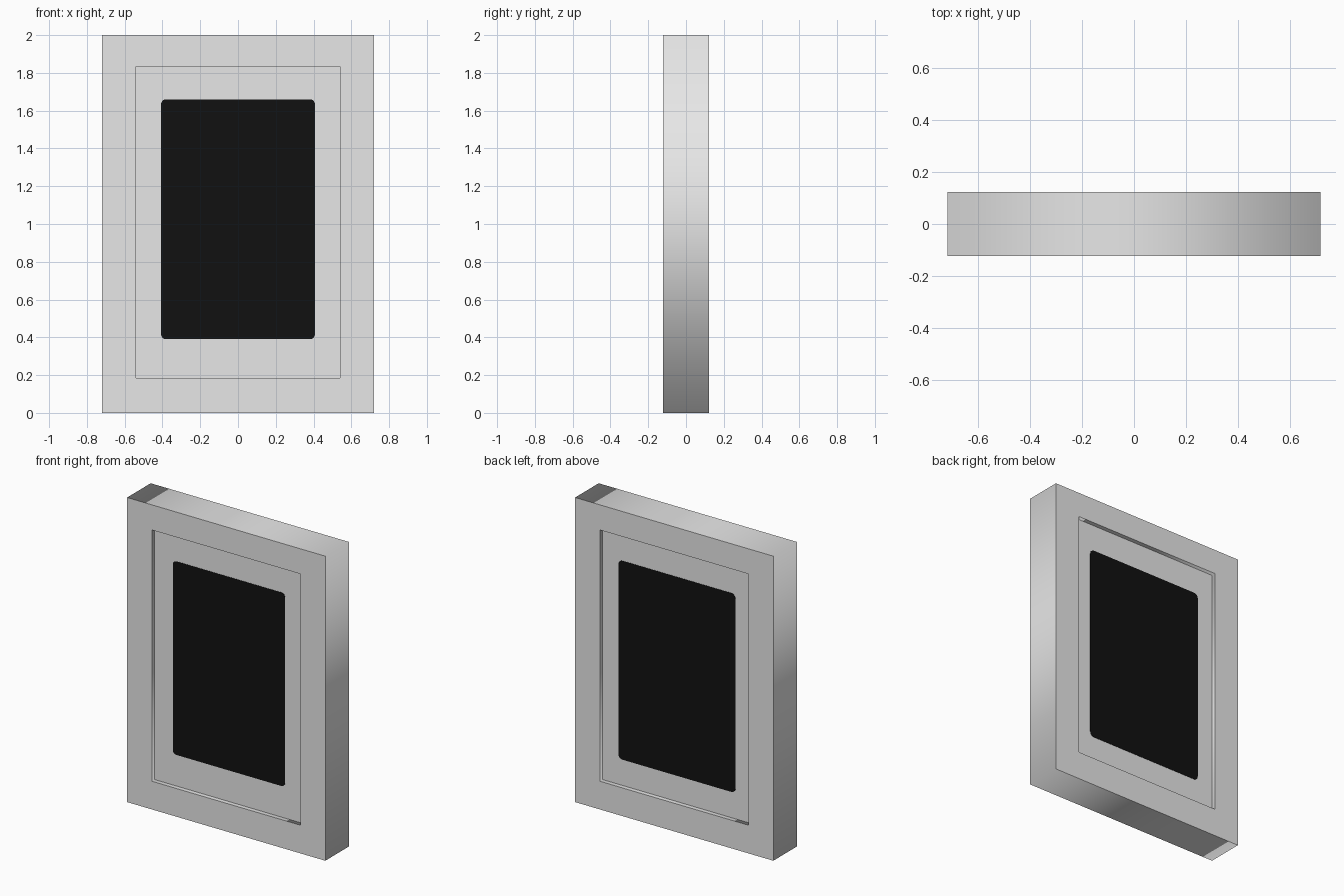
import bpy, bmesh, math

cube = bpy.data.objects.get("Cube")
if cube:
    bpy.data.objects.remove(cube, do_unlink=True)


def make_material(name, value):
    mat = bpy.data.materials.new(name)
    mat.use_nodes = True
    color = (value, value, value, 1)
    mat.diffuse_color = color
    mat.node_tree.nodes["Principled BSDF"].inputs["Base Color"].default_value = color
    return mat


def make_object(name, bm, mat):
    bmesh.ops.recalc_face_normals(bm, faces=bm.faces)
    mesh = bpy.data.meshes.new(name)
    bm.to_mesh(mesh)
    bm.free()
    mesh.materials.append(mat)
    obj = bpy.data.objects.new(name, mesh)
    bpy.context.collection.objects.link(obj)
    return obj


grey = make_material("light_grey", 0.8)
black = make_material("panel_black", 0.0055)

DEPTH = 0.1225   # half thickness of the frame
FLOOR = DEPTH - 0.029   # recess floor on each side
outer = (0.72, 0, 2)   # half width, bottom, top
inner = (0.54, 0.185, 1.835)

# Frame: rectangle rings lofted from the front recess floor to the back one
bm = bmesh.new()
rings = []
for (w, low, high), y in ((inner, -FLOOR), (inner, -DEPTH), (outer, -DEPTH),
                          (outer, DEPTH), (inner, DEPTH), (inner, FLOOR)):
    rings.append([bm.verts.new((x, y, z))
                  for x, z in ((-w, low), (w, low), (w, high), (-w, high))])
for a, b in zip(rings, rings[1:]):
    wall = a[0].co.y != b[0].co.y
    for i in range(4):
        j = (i + 1) % 4
        face = bm.faces.new((a[i], a[j], b[j], b[i]))
        face.smooth = wall   # walls shade softly around the corners
bm.faces.new(rings[0])
bm.faces.new(rings[-1])
for edge in bm.edges:
    if abs(edge.verts[0].co.y - edge.verts[1].co.y) < 1e-5:
        edge.smooth = False   # crisp rims
make_object("frame", bm, grey)


# Dark rounded plates lying on the recess floors
def add_panel(name, side, w, low, high, radius, steps=5):
    bm = bmesh.new()
    corners = ((w, high), (-w, high), (-w, low), (w, low))
    verts = []
    for k, (x, z) in enumerate(corners):
        cx = x - math.copysign(radius, x)
        cz = z - radius if z == high else z + radius
        for s in range(steps + 1):
            t = (k + s / steps) * math.pi / 2
            verts.append(bm.verts.new((cx + radius * math.cos(t), side * FLOOR,
                                       cz + radius * math.sin(t))))
    face = bm.faces.new(verts)
    top = bmesh.ops.extrude_face_region(bm, geom=[face])["geom"]
    bmesh.ops.translate(bm, vec=(0, side * 0.002, 0),
                        verts=[v for v in top if isinstance(v, bmesh.types.BMVert)])
    make_object(name, bm, black)


add_panel("front_panel", -1, 0.407, 0.39, 1.66, 0.025)
add_panel("back_panel", 1, 0.425, 0.355, 1.66, 0.03)
